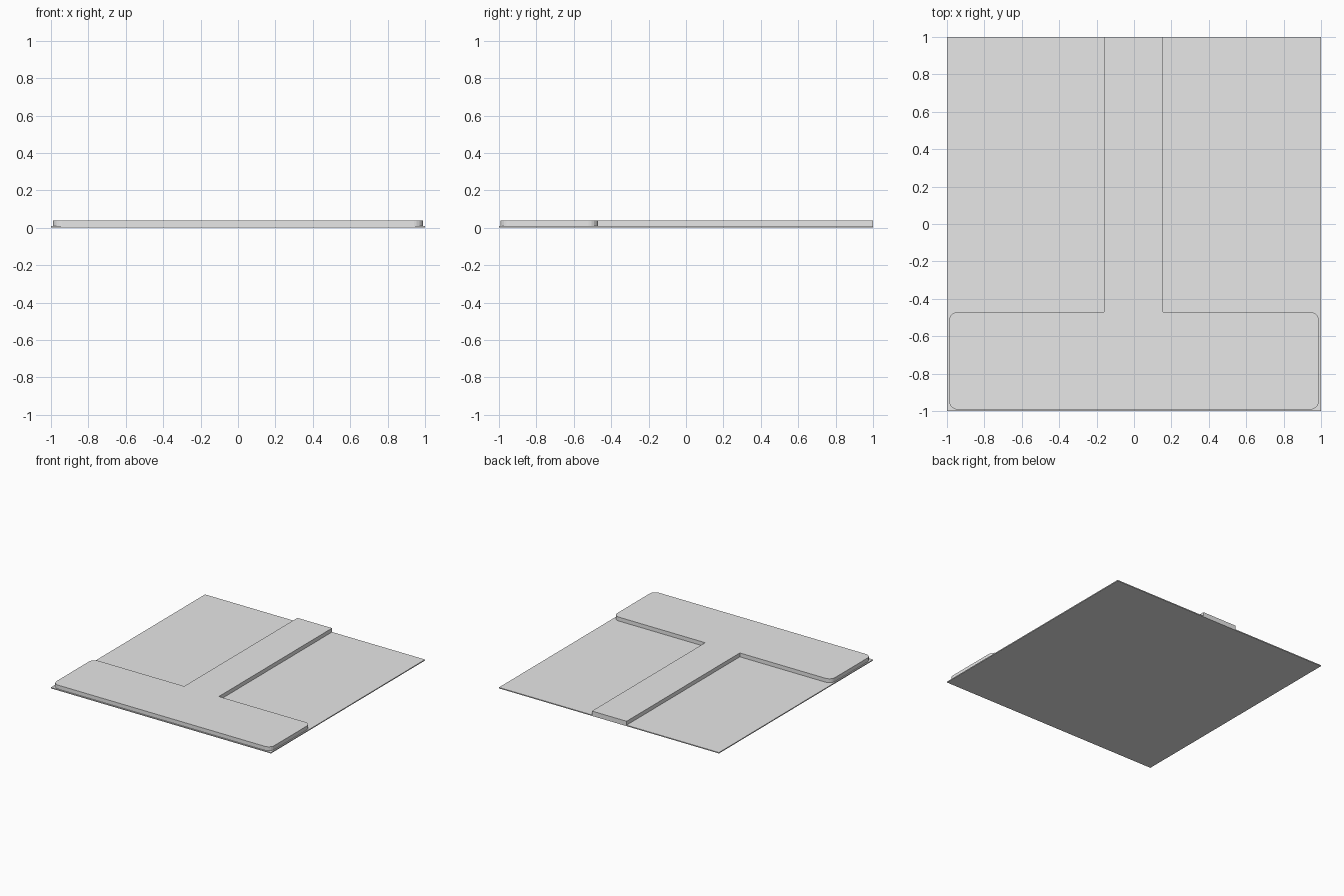
import bpy, bmesh
from math import cos, sin, radians

cube = bpy.data.objects.get("Cube")
if cube:
    bpy.data.objects.remove(cube, do_unlink=True)

BASE_TOP, TOP = 0.008, 0.04
BAR_X, BAR_FRONT, BAR_BACK = 0.99, -0.993, -0.47
STEM_LEFT, STEM_RIGHT = 0.155, -0.16
RADIUS = 0.05

grey = bpy.data.materials.new("light_grey")
grey.use_nodes = True
grey.diffuse_color = (0.8, 0.8, 0.8, 1)
grey.node_tree.nodes["Principled BSDF"].inputs["Base Color"].default_value = (0.8, 0.8, 0.8, 1)


def slab(name, outline, z0, z1):
    """Extrude a closed counter-clockwise outline from z0 to z1."""
    bm = bmesh.new()
    face = bm.faces.new([bm.verts.new((x, y, z0)) for x, y in outline])
    result = bmesh.ops.extrude_face_region(bm, geom=[face], use_keep_orig=True)
    moved = [v for v in result["geom"] if isinstance(v, bmesh.types.BMVert)]
    bmesh.ops.translate(bm, vec=(0, 0, z1 - z0), verts=moved)
    bmesh.ops.recalc_face_normals(bm, faces=bm.faces)
    mesh = bpy.data.meshes.new(name)
    bm.to_mesh(mesh)
    bm.free()
    mesh.materials.append(grey)
    obj = bpy.data.objects.new(name, mesh)
    bpy.context.collection.objects.link(obj)
    return obj


def corner(x, y, start, steps=5):
    """Quarter arc round the centre (x, y)."""
    angles = [radians(start + 90 * i / steps) for i in range(steps + 1)]
    return [(x + RADIUS * cos(a), y + RADIUS * sin(a)) for a in angles]


# Thin square ground plate
slab("base_plate", [(-1, -1), (1, -1), (1, 1), (-1, 1)], 0, BASE_TOP)

# Raised T: rounded cross bar at the front, straight stem to the back edge
cx, front, back = BAR_X - RADIUS, BAR_FRONT + RADIUS, BAR_BACK - RADIUS
outline = corner(-cx, front, 180) + corner(cx, front, 270) + corner(cx, back, 0)
outline += [(STEM_LEFT, BAR_BACK), (STEM_LEFT, 1), (STEM_RIGHT, 1), (STEM_RIGHT, BAR_BACK)]
outline += corner(-cx, back, 90)
slab("raised_t_platform", outline, BASE_TOP, TOP)
